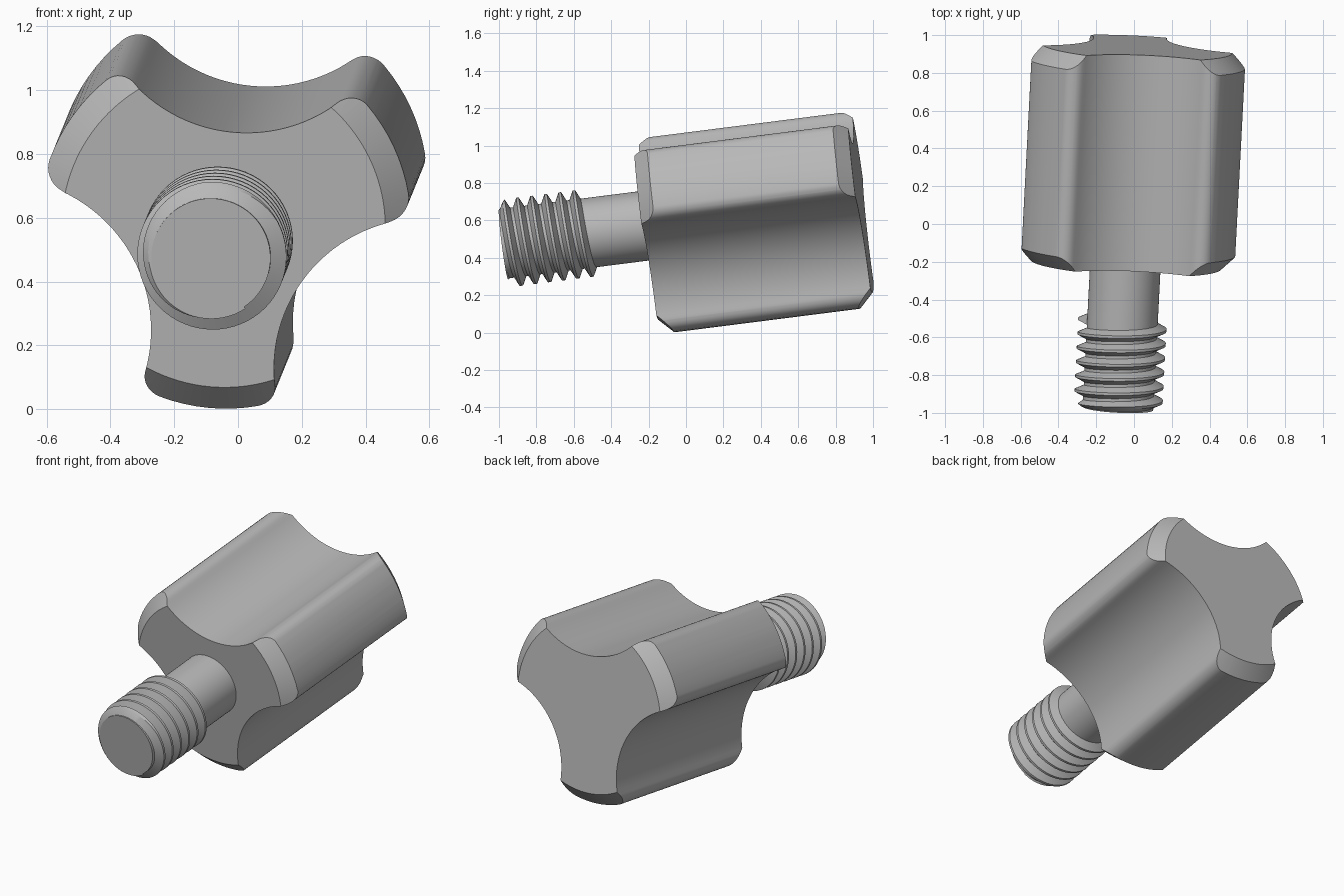
import bpy, bmesh, math
from mathutils import Matrix, Vector

if "Cube" in bpy.data.objects:
    bpy.data.objects.remove(bpy.data.objects["Cube"])

# Tilted frame: local y runs along the screw from its tip to the knob
axis = Vector((0.052, 1, 0.127)).normalized()
side = axis.cross(Vector((0, 0, 1))).normalized()
up = side.cross(axis)
FRAME = Matrix((side, axis, up)).transposed().to_4x4()
FRAME.translation = Vector((-0.085, -0.976, 0.475))

SHANK_R, THREAD_R, PITCH = 0.187, 0.235, 0.0762
KNOB_START, KNOB_END, KNOB_R, CHAMFER = 0.772, 1.927, 0.585, 0.077
GROOVE_R, GROOVE_DIST, FILLET = 0.48, 0.78, 0.07

grey = bpy.data.materials.new("plain grey")
grey.use_nodes = True
grey.diffuse_color = (0.48, 0.48, 0.48, 1)
grey.node_tree.nodes["Principled BSDF"].inputs["Base Color"].default_value = grey.diffuse_color


def make_object(name, rings, closed_ring=True):
    """Skin a list of equal rings and cap both ends."""
    bm = bmesh.new()
    rows = [[bm.verts.new(p) for p in ring] for ring in rings]
    n = len(rows[0])
    for a, b in zip(rows, rows[1:]):
        for i in range(n):
            j = (i + 1) % n
            bm.faces.new((a[i], a[j], b[j], b[i]))
    bm.faces.new(rows[0])
    bm.faces.new(rows[-1])
    bmesh.ops.recalc_face_normals(bm, faces=bm.faces)
    mesh = bpy.data.meshes.new(name)
    bm.to_mesh(mesh)
    bm.free()
    mesh.materials.append(grey)
    obj = bpy.data.objects.new(name, mesh)
    bpy.context.collection.objects.link(obj)
    obj.matrix_world = FRAME
    return obj


def lathe(name, profile, n):
    rings = [[(r * math.cos(math.tau * i / n), s, r * math.sin(math.tau * i / n))
              for i in range(n)] for s, r in profile]
    return make_object(name, rings)


def polar(r, a):
    return Vector((r * math.cos(a), r * math.sin(a)))


def arc(centre, r, start, end, n):
    sweep = (end - start + math.pi) % math.tau - math.pi
    return [centre + polar(r, start + sweep * i / n) for i in range(n + 1)]


def angle(v):
    return math.atan2(v.y, v.x)


def knob_section():
    """Three lobes with rounded corners, joined by concave grooves."""
    d = KNOB_R - FILLET
    reach = GROOVE_R + FILLET
    off = math.acos((d * d + GROOVE_DIST ** 2 - reach ** 2) / (2 * d * GROOVE_DIST))
    points = []
    for k in range(3):
        lobe = math.radians(24.5 + 120 * k)
        groove = lobe + math.radians(60)
        g = polar(GROOVE_DIST, groove)
        c1, c2 = polar(d, groove - off), polar(d, groove + off)
        last = lobe - (groove - off - lobe)
        points += arc(Vector((0, 0)), KNOB_R, last, groove - off, 8)[:-1]
        points += arc(c1, FILLET, groove - off, angle(g - c1), 8)[:-1]
        points += arc(g, GROOVE_R, angle(c1 - g), angle(c2 - g), 24)[:-1]
        points += arc(c2, FILLET, angle(g - c2), groove + off, 8)[:-1]
    return points


# Knob: lobed prism trimmed by a chamfered drum
section = knob_section()
knob = make_object("knob", [[(p.x, s, p.y) for p in section] for s in (KNOB_START, KNOB_END)])
inner, outer = KNOB_R - CHAMFER, KNOB_R + CHAMFER
drum = lathe("knob_trim", [(KNOB_START - 0.01, inner - 0.01),
                           (KNOB_START + 2 * CHAMFER, outer),
                           (KNOB_END - 2 * CHAMFER, outer),
                           (KNOB_END + 0.01, inner - 0.01)], 128)
trim = knob.modifiers.new("chamfer", 'BOOLEAN')
trim.operation, trim.solver, trim.object = 'INTERSECT', 'EXACT', drum
bpy.context.view_layer.update()
knob_eval = knob.evaluated_get(bpy.context.evaluated_depsgraph_get())
trimmed = bpy.data.meshes.new_from_object(knob_eval)
knob.modifiers.clear()
knob.data = trimmed
bpy.data.objects.remove(drum)

# Screw shank
shank = lathe("shank", [(0, SHANK_R), (KNOB_START + 0.02, SHANK_R)], 64)

# Right-handed thread: a ridge swept along a helix, chamfered at the tip
STEPS = 64
rings = []
for i in range(int(-0.6 * STEPS), int(5.75 * STEPS) + 1):
    turn = i / STEPS
    a = math.pi / 2 - math.tau * turn
    ring = []
    for ds, r in ((-0.035, SHANK_R - 0.01), (-0.007, THREAD_R),
                  (0.007, THREAD_R), (0.035, SHANK_R - 0.01)):
        s = max(0.0005, 0.029 + PITCH * turn + ds)
        r = min(r, 0.193 + 1.2 * s)
        ring.append((r * math.cos(a), s, r * math.sin(a)))
    rings.append(ring)
thread = make_object("thread", rings)

for obj in (knob, shank, thread):
    bpy.ops.object.select_all(action='DESELECT')
    obj.select_set(True)
    bpy.context.view_layer.objects.active = obj
    bpy.ops.object.shade_smooth_by_angle(angle=math.radians(25))
